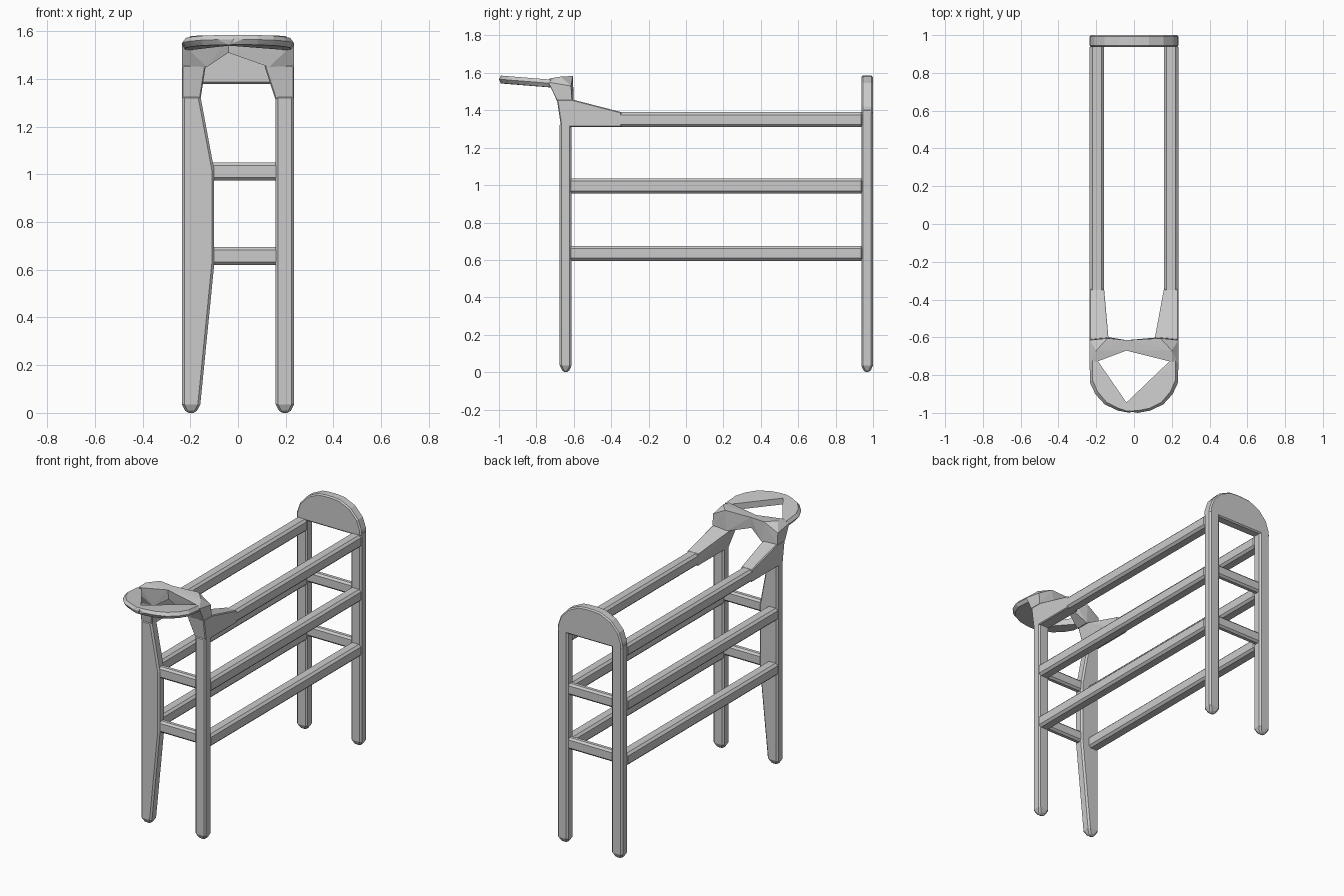
import bpy, bmesh
from itertools import product

if "Cube" in bpy.data.objects:
    bpy.data.objects.remove(bpy.data.objects["Cube"])


def hull(name, points, bevel=0.0):
    """Faceted convex solid around a few points, optionally chamfered."""
    bm = bmesh.new()
    for p in points:
        bm.verts.new(p)
    res = bmesh.ops.convex_hull(bm, input=bm.verts[:])
    junk = set(res["geom_interior"]) | set(res["geom_unused"])
    bmesh.ops.delete(bm, geom=[v for v in junk if isinstance(v, bmesh.types.BMVert)], context='VERTS')
    bmesh.ops.dissolve_limit(bm, angle_limit=0.02, verts=bm.verts[:], edges=bm.edges[:])
    bmesh.ops.recalc_face_normals(bm, faces=bm.faces[:])
    me = bpy.data.meshes.new(name)
    bm.to_mesh(me)
    bm.free()
    ob = bpy.data.objects.new(name, me)
    bpy.context.collection.objects.link(ob)
    if bevel:
        m = ob.modifiers.new("chamfer", 'BEVEL')
        m.width, m.segments, m.limit_method = bevel, 1, 'ANGLE'
    return ob


def box(x, y, z):
    return list(product(x, y, z))


def bar(name, x, y, z, bevel=0.012):
    return hull(name, box(x, y, z), bevel)


def tip(cx, cy):
    return box((cx - .02, cx + .02), (cy - .015, cy + .015), (0.0,))


FRONT, BACK = (-0.675, -0.612), (0.937, 1.0)
sides = (("left", -1), ("right", 1))

for side, s in sides:
    x = (s * .158, s * .235)

    # Legs with blunt pointed feet; the front left one swells inward
    front = box(x, FRONT, (.035, 1.33)) + tip(s * .197, -.643)
    if s < 0:
        front += box((-.10,), FRONT, (.62, 1.02))
    hull("front_leg_" + side, front, .01)
    hull("back_leg_" + side, box(x, BACK, (.035, 1.41)) + tip(s * .197, .968), .01)

    # Three long rails per side
    for i, z in enumerate((.595, .955, 1.31)):
        bar(f"rail_{side}_{i}", x, (-.63, .95), (z, z + .08), .014)

    # Flared bracket joining the top rail to the front leg
    inner = s * (.11 if s > 0 else .135)
    hull("bracket_" + side,
         box(x, (-.345,), (1.31, 1.39)) + box(x, (-.668, -.61), (1.31,)) +
         box((s * .235, inner), (-.69, -.605), (1.457,)), .005)

    # Faceted arm curving from the bracket to the centre
    hull("front_arm_" + side, [
        (s * .235, -.69, 1.455), (s * .235, -.61, 1.455), (s * .235, -.735, 1.55),
        (s * .235, -.615, 1.53), (s * .20, -.73, 1.57), (s * .20, -.67, 1.58),
        (s * .13, -.60, 1.45), (s * .13, -.69, 1.45), (s * .14, -.605, 1.583),
        (-.04, -.615, 1.58), (-.04, -.67, 1.575), (-.04, -.62, 1.51), (-.04, -.66, 1.51)])

    # Half of the front ring: curved outside, straight inside
    pts = []
    outer = [(.235, -.735), (.233, -.84), (.205, -.90), (.155, -.955), (.085, -.988), (.02, -1.0)]
    for px, py in outer:
        zc = 1.545 - (py + .735) * .08
        pts += [(s * px, py, zc)]
        pts += [(s * px * .94, py + .012, zc + h) for h in (-.022, .019)]
    for px, py in ((s * .195, -.72), (-.04, -.945), (-.04, -.99)):
        zc = 1.545 - (py + .735) * .08
        pts += [(px, py, zc + h) for h in (-.022, .019)]
    hull("front_ring_" + side, pts)

# Short cross bars between the legs at both ends
for end, y in (("front", (-.665, -.62)), ("back", (.945, .99))):
    for i, z in enumerate((.62, .975)):
        bar(f"cross_bar_{end}_{i}", (-.18, .18), y, (z, z + .075))

# Rounded solid panel on top of the back legs
arch = [(.235, 1.38), (.233, 1.42), (.21, 1.485), (.155, 1.545), (.08, 1.58), (.03, 1.585)]
hull("back_arch", [(s * px, y, z) for px, z in arch for s in (-1, 1) for y in BACK], .008)
